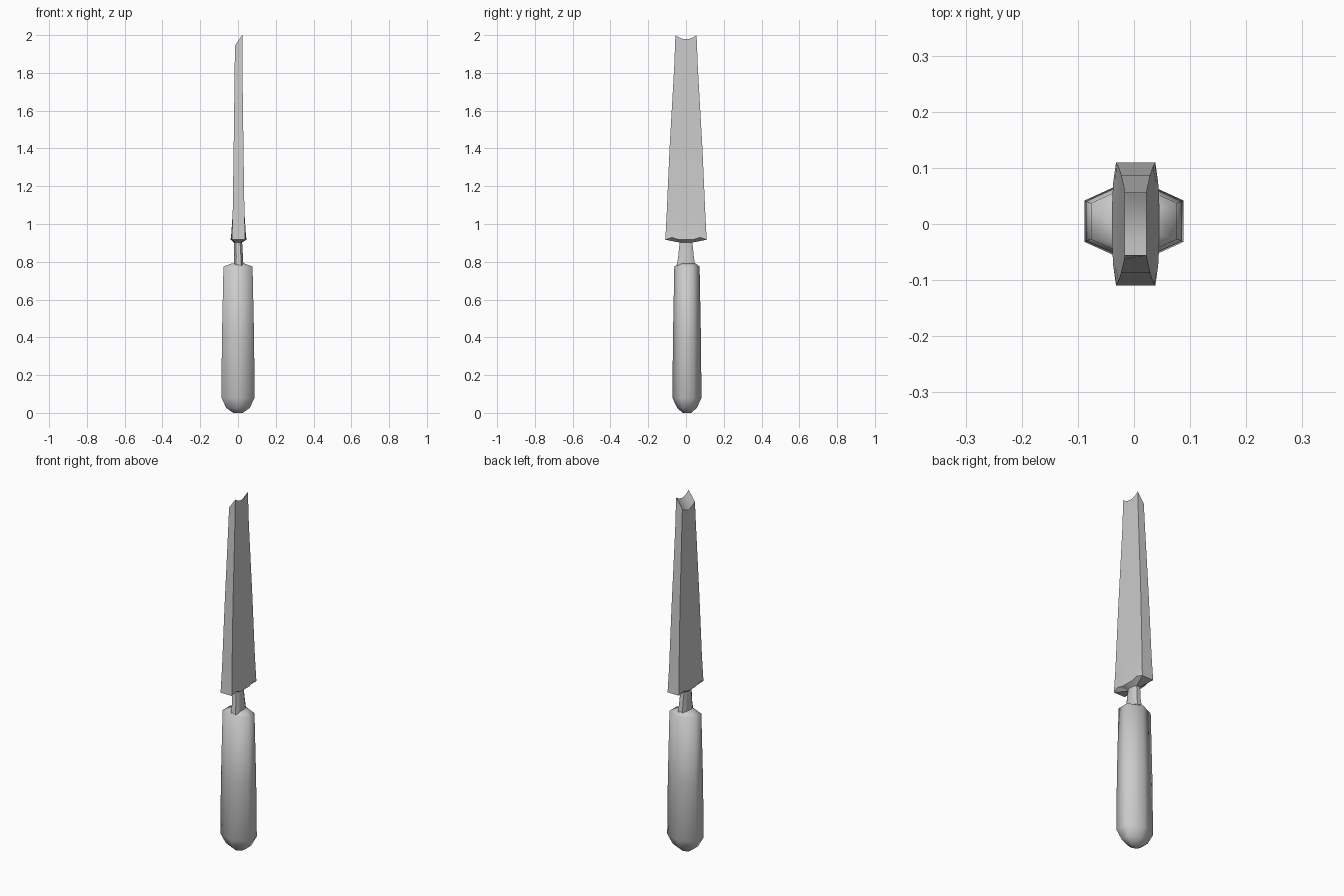
import bpy, bmesh, math

cube = bpy.data.objects.get("Cube")
if cube:
    bpy.data.objects.remove(cube, do_unlink=True)

GREY = (0.6, 0.6, 0.6, 1.0)
grey = bpy.data.materials.new("plain grey")
grey.use_nodes = True
grey.diffuse_color = GREY
grey.node_tree.nodes["Principled BSDF"].inputs["Base Color"].default_value = GREY


def loft(name, rings, angle, strip_cap=False):
    """Skin closed rings of equal length; the last cap may be a strip of quads."""
    bm = bmesh.new()
    loops = [[bm.verts.new(p) for p in ring] for ring in rings]
    n = len(loops[0])
    for low, high in zip(loops, loops[1:]):
        for i in range(n):
            j = (i + 1) % n
            bm.faces.new((low[i], low[j], high[j], high[i]))
    bm.faces.new(loops[0][::-1])
    top = loops[-1]
    if strip_cap:
        for i in range(n // 2 - 1):
            bm.faces.new((top[i], top[i + 1], top[n - 2 - i], top[n - 1 - i]))
    else:
        bm.faces.new(top)
    bmesh.ops.recalc_face_normals(bm, faces=bm.faces)
    mesh = bpy.data.meshes.new(name)
    bm.to_mesh(mesh)
    bm.free()
    mesh.materials.append(grey)
    obj = bpy.data.objects.new(name, mesh)
    bpy.context.collection.objects.link(obj)
    bpy.ops.object.select_all(action='DESELECT')
    obj.select_set(True)
    bpy.context.view_layer.objects.active = obj
    bpy.ops.object.shade_smooth_by_angle(angle=math.radians(angle))
    return obj


# Handle: long hexagonal grip, rounded at the butt
def handle_ring(z, half_x, half_y, side_z=None):
    side_z = z if side_z is None else side_z
    cy = 0.005
    flat = half_y * 0.48
    return [(0, cy - half_y, z), (half_x, cy - flat, side_z),
            (half_x, cy + flat, side_z), (0, cy + half_y, z),
            (-half_x, cy + flat, side_z), (-half_x, cy - flat, side_z)]


loft("handle", [
    handle_ring(0.0, 0.025, 0.022),
    handle_ring(0.026, 0.062, 0.052),
    handle_ring(0.08, 0.088, 0.077),
    handle_ring(0.40, 0.085, 0.074),
    handle_ring(0.775, 0.077, 0.067),
    handle_ring(0.792, 0.030, 0.045),
], 72)


# Blade and neck: seven points across each broad side
STEPS = [i / 3 for i in range(-3, 4)]


def blade_ring(z, half_x, half_y, bulge=0.0, cx=0.003, shape=None):
    """Broad sides swell by bulge; shape gives the height offset per point."""
    ring = []
    for side in (1, -1):
        for t in STEPS:
            t *= side
            swell = bulge * min(1.0, 2.2 * (1 - abs(t)))
            dz = shape(side, t) if shape else 0.0
            ring.append((cx + side * (half_x + swell), t * half_y, z + dz))
    return ring


def shoulder(side, t):
    return 0.012 if 0.5 < abs(t) < 0.9 else 0.0


# Slanted tip with a shallow hollow across its width
def tip(side, t):
    return (0.0 if side > 0 else -0.055) - 0.022 * (1 - t * t)


loft("blade_and_neck", [
    blade_ring(0.775, 0.014, 0.049, 0.012),
    blade_ring(0.83, 0.012, 0.041, 0.011),
    blade_ring(0.902, 0.011, 0.034, 0.011, cx=0.0),
    blade_ring(0.917, 0.035, 0.110, 0.007, shape=shoulder),
    blade_ring(0.955, 0.034, 0.1075, 0.004),
    blade_ring(1.06, 0.031, 0.102),
    blade_ring(1.40, 0.026, 0.087),
    blade_ring(1.82, 0.0205, 0.063),
    blade_ring(2.0, 0.0195, 0.056, shape=tip),
], 35, strip_cap=True)
